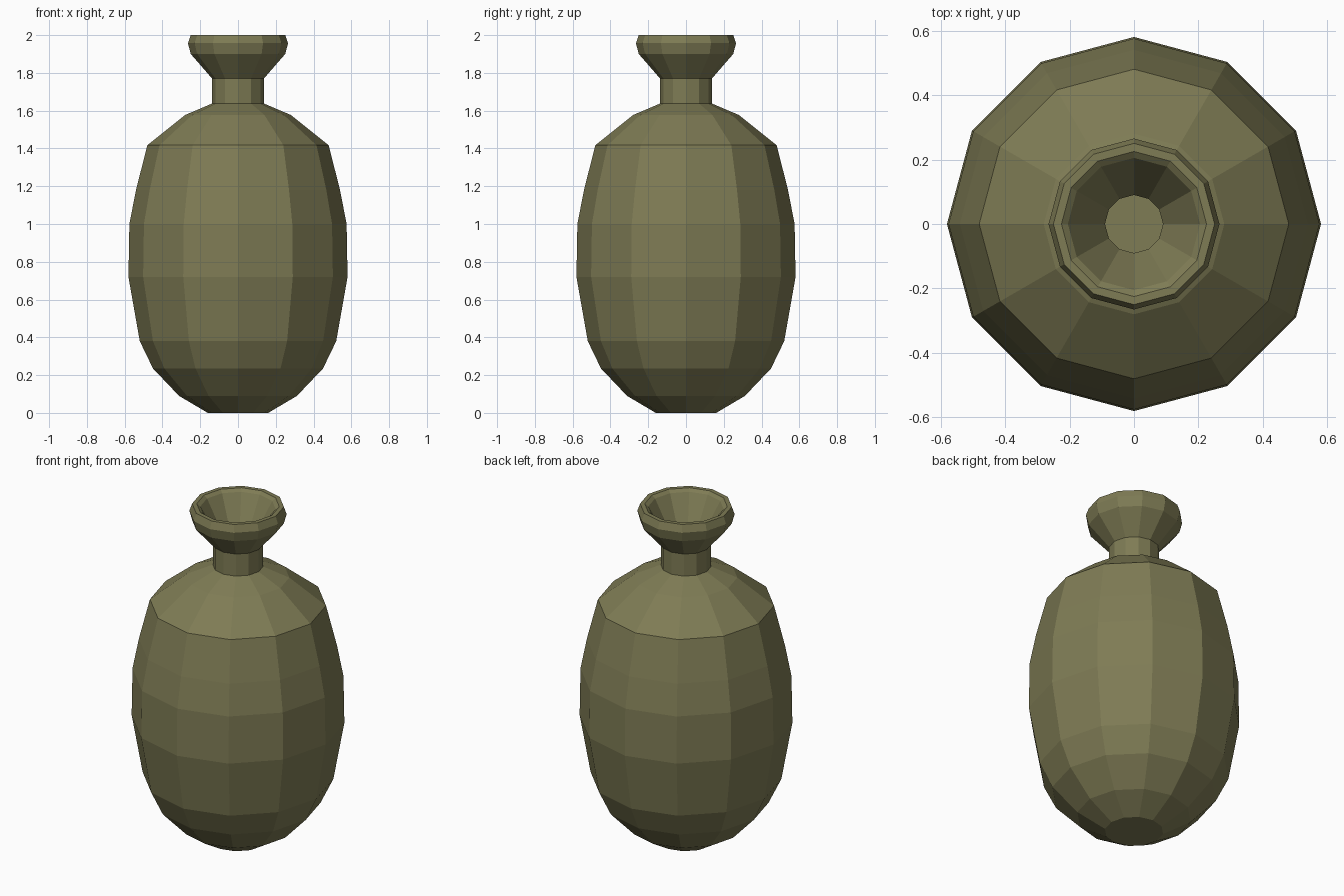
import bpy, bmesh, math

if "Cube" in bpy.data.objects:
    bpy.data.objects.remove(bpy.data.objects["Cube"])

SIDES = 12

clay = bpy.data.materials.new("olive clay")
clay.diffuse_color = (0.21, 0.20, 0.09, 1)
clay.use_nodes = True
clay.node_tree.nodes["Principled BSDF"].inputs["Base Color"].default_value = clay.diffuse_color

# Outer wall, from foot to lip, as (radius, height)
outer = [(0.16, 0), (0.312, 0.09), (0.45, 0.235), (0.52, 0.38), (0.58, 0.72),
         (0.575, 1.0), (0.54, 1.18), (0.48, 1.417), (0.28, 1.577),
         (0.137, 1.638), (0.137, 1.77), (0.25, 1.9), (0.265, 1.957), (0.25, 2.0)]
# Lip and inner wall, down to the inside floor
inner = [(0.225, 2.0), (0.205, 1.985), (0.09, 1.78), (0.09, 1.61), (0.26, 1.535),
         (0.44, 1.39), (0.53, 1.0), (0.535, 0.72), (0.41, 0.26), (0.15, 0.045)]

# Vase body: rings of vertices bridged into flat facets
bm = bmesh.new()
rings = []
for r, z in outer + inner:
    rings.append([bm.verts.new((r * math.cos(a), r * math.sin(a), z))
                  for a in (i * math.tau / SIDES for i in range(SIDES))])
for lo, hi in zip(rings, rings[1:]):
    for i in range(SIDES):
        j = (i + 1) % SIDES
        bm.faces.new((lo[i], lo[j], hi[j], hi[i]))

# Foot and inside floor
bm.faces.new(rings[0][::-1])
bm.faces.new(rings[-1])

mesh = bpy.data.meshes.new("vase")
bm.to_mesh(mesh)
bm.free()
mesh.materials.append(clay)
bpy.context.collection.objects.link(bpy.data.objects.new("vase", mesh))
